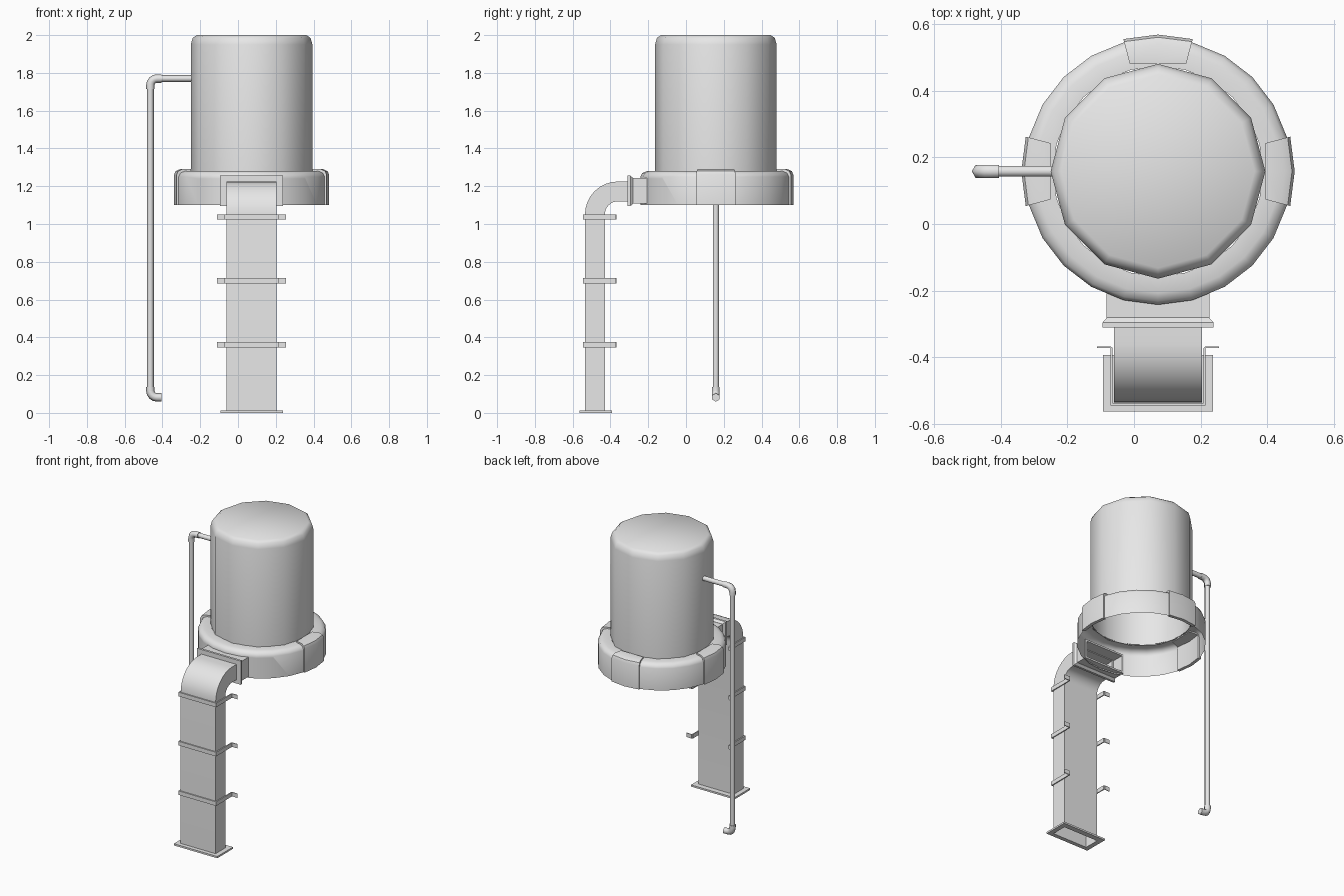
import bpy, bmesh
from math import sin, cos, pi, radians
from mathutils import Vector

cube = bpy.data.objects.get("Cube")
if cube:
    bpy.data.objects.remove(cube, do_unlink=True)

CX, CY = 0.072, 0.158          # tank axis

grey = bpy.data.materials.new("light_grey")
grey.use_nodes = True
grey.diffuse_color = (0.8, 0.8, 0.8, 1)
grey.node_tree.nodes["Principled BSDF"].inputs["Base Color"].default_value = (0.8, 0.8, 0.8, 1)


def finish(name, bm, smooth=0, recalc=True):
    if recalc:
        bmesh.ops.recalc_face_normals(bm, faces=bm.faces)
    mesh = bpy.data.meshes.new(name)
    bm.to_mesh(mesh)
    bm.free()
    mesh.materials.append(grey)
    ob = bpy.data.objects.new(name, mesh)
    bpy.context.collection.objects.link(ob)
    if smooth:
        bpy.ops.object.select_all(action='DESELECT')
        ob.select_set(True)
        bpy.context.view_layer.objects.active = ob
        bpy.ops.object.shade_smooth_by_angle(angle=radians(smooth))
    return ob


def loft(bm, rings, closed=True, cyclic=False, caps=()):
    """Skin a list of point rings; caps lists the ring indices to fill."""
    vs = [[bm.verts.new(p) for p in r] for r in rings]
    n = len(vs[0])
    pairs = list(zip(vs, vs[1:])) + ([(vs[-1], vs[0])] if cyclic else [])
    for a, b in pairs:
        for i in range(n if closed else n - 1):
            j = (i + 1) % n
            bm.faces.new((a[i], a[j], b[j], b[i]))
    for c in caps:
        bm.faces.new(vs[c])


def circle(r, z, sides):
    return [(CX + r * cos(2 * pi * i / sides), CY + r * sin(2 * pi * i / sides), z)
            for i in range(sides)]


def rect(center, u, v):
    c, u, v = Vector(center), Vector(u), Vector(v)
    return [c - u - v, c + u - v, c + u + v, c - u + v]


def frame(name, sections):
    """Rectangular frame skinned through outer and inner loops."""
    bm = bmesh.new()
    loft(bm, [rect(*s) for s in sections], cyclic=True)
    return finish(name, bm)


# Tank shell, open below
bm = bmesh.new()
profile = [(0.322, 1.275), (0.322, 1.95), (0.312, 1.985), (0.29, 2.0)]
loft(bm, [circle(r, z, 12) for r, z in profile], caps=(-1,))
finish("tank", bm, 50)

# Skirt ring, open below, with a port cut for the duct box
bm = bmesh.new()
profile = [(0.4, 1.1), (0.4, 1.25), (0.39, 1.27), (0.365, 1.28), (0.315, 1.28)]
loft(bm, [circle(r, z, 24) for r, z in profile])
for co, no in (((CX - 0.15, 0, 0), (1, 0, 0)), ((CX + 0.15, 0, 0), (1, 0, 0)),
               ((0, 0, 1.115), (0, 0, 1)), ((0, 0, 1.24), (0, 0, 1))):
    front = [f for f in bm.faces if f.calc_center_median().y < CY - 0.3]
    geom = front + list({e for f in front for e in f.edges}) + list({v for f in front for v in f.verts})
    bmesh.ops.bisect_plane(bm, geom=geom, plane_co=co, plane_no=no)
port = []
for f in bm.faces:
    c = f.calc_center_median()
    if c.y < CY and abs(c.x - CX) < 0.15 and 1.115 < c.z < 1.24:
        port.append(f)
bmesh.ops.delete(bm, geom=port, context='FACES')
finish("skirt_ring", bm, 50)

# Clamp plates wrapping the ring on three sides
clip = [(0.388, 1.1), (0.41, 1.1), (0.41, 1.262), (0.402, 1.28), (0.38, 1.29),
        (0.333, 1.29), (0.333, 1.275), (0.388, 1.265)]
for label, mid in (("left", 0), ("back", 90), ("right", 180)):
    bm = bmesh.new()
    rings = []
    for step in (-1, 0, 1):
        a = radians(mid + step * 14.7)
        rings.append([(CX + r * cos(a) * (cos(radians(14.7)) if r < 0.35 and step == 0 else 1),
                       CY + r * sin(a) * (cos(radians(14.7)) if r < 0.35 and step == 0 else 1), z)
                      for r, z in clip])
    loft(bm, rings, caps=(0, -1))
    finish("clamp_plate_" + label, bm, 30)

# Duct: upright, elbow, short horizontal run
HW, HD = 0.1325, 0.0525
bm = bmesh.new()
stations = [(-0.4825, 0, 0)]
for i in range(9):
    a = pi / 2 * i / 8
    stations.append((-0.36 - 0.1225 * cos(a), 1.05 + 0.1225 * sin(a), a))
stations.append((-0.29, 1.1725, pi / 2))
loft(bm, [rect((CX, y, z), (HW, 0, 0), (0, HD * cos(a), -HD * sin(a))) for y, z, a in stations])
finish("duct", bm, 30)

# Base flange around the duct foot
foot = (CX, -0.478, 0)
top = (CX, -0.478, 0.012)
hole, hole_top = (CX, -0.4825, 0), (CX, -0.4825, 0.012)
wide = ((0.165, 0, 0), (0, 0.085, 0))
narrow = ((HW, 0, 0), (0, HD, 0))
frame("base_flange", [(foot, *wide), (top, *wide), (hole_top, *narrow), (hole, *narrow)])


# Duct collar and connecting box
def section(y, w, h):
    return ((CX, y, 1.1755), (w, 0, 0), (0, 0, h))


frame("duct_collar", [section(-0.31, 0.166, 0.081), section(-0.295, 0.166, 0.081),
                      section(-0.28, 0.153, 0.068), section(-0.28, 0.13, 0.05),
                      section(-0.31, 0.13, 0.05)])
frame("connecting_box", [section(-0.285, 0.154, 0.067), section(-0.2, 0.154, 0.067),
                         section(-0.2, 0.142, 0.055), section(-0.285, 0.142, 0.055)])

# Straps: bent strips with outward ears
half = [(0.183, -0.367), (0.143, -0.367), (0.143, -0.545)]
outer = half + [(-x, y) for x, y in reversed(half)]
half = [(0.183, -0.372), (0.136, -0.372), (0.136, -0.537)]
inner = half + [(-x, y) for x, y in reversed(half)]
for label, z in (("lower", 0.36), ("middle", 0.70), ("upper", 1.037)):
    bm = bmesh.new()
    loft(bm, [[(CX + x, y, z + dz) for x, y in line] for line, dz in
              ((outer, -0.014), (outer, 0.014), (inner, 0.014), (inner, -0.014))],
         closed=False, cyclic=True)
    bmesh.ops.holes_fill(bm, edges=bm.edges)
    finish("strap_" + label, bm)


# Side pipe: hexagonal tubes in the plane y = CY
def tube(name, stations, r):
    """Stations are (x, z, angle); angle 0 runs upright, 90 degrees runs along x."""
    bm = bmesh.new()
    rings = []
    for x, z, a in stations:
        u = Vector((cos(a), 0, -sin(a)))
        rings.append([Vector((x, CY, z)) + r * (cos(k * pi / 3) * u + Vector((0, sin(k * pi / 3), 0)))
                      for k in range(6)])
    loft(bm, rings, caps=(0, -1))
    return finish(name, bm, 65)


PX, BOT, TOP, BEND = -0.464, 0.082, 1.77, 0.035
tube("pipe_upright", [(PX, 0.1, 0), (PX, 1.75, 0)], 0.018)
tube("pipe_outlet", [(-0.44, TOP, pi / 2), (-0.235, TOP, pi / 2)], 0.018)
for label, z0, s in (("top", TOP, 1), ("bottom", BOT, -1)):
    arc = [(PX, z0 - s * 0.055, 0)]
    for i in range(5):
        a = pi / 2 * i / 4
        arc.append((PX + BEND * (1 - cos(a)), z0 - s * BEND * (1 - sin(a)), s * a))
    arc.append((-0.405, z0, s * pi / 2))
    tube("pipe_elbow_" + label, arc, 0.0225)
